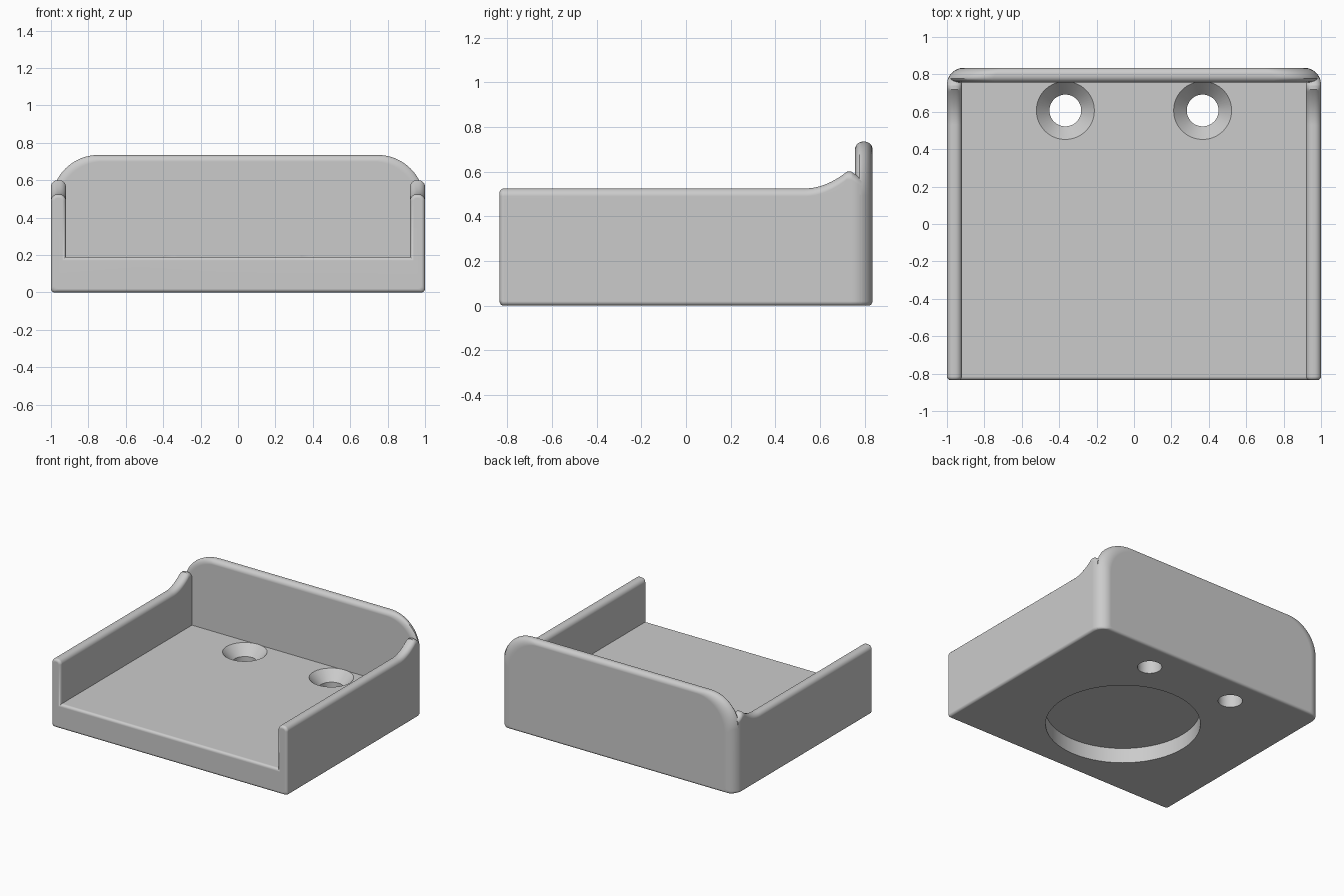
import bpy, bmesh, math

if "Cube" in bpy.data.objects:
    bpy.data.objects.remove(bpy.data.objects["Cube"])

FRONT, BACK = -0.835, 0.835
FLOOR, WALL = 0.19, 0.08          # floor height, wall thickness
SIDE_TOP, BACK_TOP = 0.525, 0.735
INNER = BACK - WALL + 0.002       # inner face of the back wall
EDGE, LIP, CORNER = 0.02, 0.035, 0.09

grey = bpy.data.materials.new("light_grey")
grey.use_nodes = True
grey.diffuse_color = (0.6, 0.6, 0.6, 1)
grey.node_tree.nodes["Principled BSDF"].inputs["Base Color"].default_value = (0.6, 0.6, 0.6, 1)


def loft(name, rings):
    """Skin a row of equal-length closed rings and cap both ends."""
    bm = bmesh.new()
    loops = [[bm.verts.new(p) for p in ring] for ring in rings]
    n = len(loops[0])
    for a, b in zip(loops, loops[1:]):
        for i in range(n):
            j = (i + 1) % n
            bm.faces.new((a[i], a[j], b[j], b[i]))
    bm.faces.new(loops[0])
    bm.faces.new(loops[-1])
    bmesh.ops.recalc_face_normals(bm, faces=bm.faces)
    mesh = bpy.data.meshes.new(name)
    bm.to_mesh(mesh)
    bm.free()
    mesh.materials.append(grey)
    obj = bpy.data.objects.new(name, mesh)
    bpy.context.collection.objects.link(obj)
    return obj


def arc(cx, cz, r, start, end, steps):
    angles = [math.radians(start + (end - start) * i / steps) for i in range(steps + 1)]
    return [(cx + r * math.cos(a), cz + r * math.sin(a)) for a in angles]


def inset(r, distance):
    """How far a rounded edge has receded at a distance from its end."""
    k = max(0.0, r - distance)
    return r - math.sqrt(max(0.0, r * r - k * k))


def mirrored(half, y):
    return [(x, y, z) for x, z in half] + [(-x, y, z) for x, z in reversed(half)]


def round_steps(r, steps):
    return [r * (1 - math.cos(math.pi / 2 * i / steps)) for i in range(steps + 1)]


# Tray: a U section swept from front to back, its walls sweeping up at the rear
def side_height(y):
    if y < 0.53:
        return SIDE_TOP
    if y < 0.72:
        return SIDE_TOP + 0.075 * ((y - 0.53) / 0.19) ** 2
    return 0.6 - 0.03 * max(0, y - 0.74) / 0.045


def tray_ring(y):
    d = inset(EDGE, y - FRONT)
    w = 1 - d - inset(CORNER, BACK - y)
    top, r = side_height(y) - d, LIP - d
    inner = 1 - WALL + d
    half = arc(w - EDGE, d + EDGE, EDGE, -90, 0, 5)
    half += arc(w - r, top - r, r, 0, 90, 7)
    half += arc(inner + r, top - r, r, 90, 180, 7)
    half.append((inner, FLOOR - d))
    return mirrored(half, y)


stations = [FRONT + EDGE * (1 - math.cos(math.pi / 2 * i / 6)) for i in range(7)]
stations += [0.53 + 0.19 * i / 14 for i in range(15)]
stations += [0.73, 0.74, 0.745, 0.757, 0.77, 0.785]
tray = loft("tray", [tray_ring(y) for y in stations])


# Back wall: rounded panel with soft rim and rounded rear corners
def back_ring(y):
    front_in = inset(LIP, y - INNER)
    w = 1 - max(front_in, inset(CORNER, BACK - y))
    top = BACK_TOP - max(front_in, inset(LIP, BACK - y))
    low = inset(EDGE, BACK - y)
    r = 0.24
    half = arc(w - EDGE, low + EDGE, EDGE, -90, 0, 5)
    half += arc(w - r, top - r, r, 0, 90, 18)
    return mirrored(half, y)


depths = [INNER + s for s in round_steps(LIP, 7)]
depths += [BACK - s for s in reversed(round_steps(LIP, 9))]
back_wall = loft("back_wall", [back_ring(y) for y in depths])


# Cutters: round bottom recess and two countersunk screw holes
def turned(name, x, y, profile):
    n = 64
    return loft(name, [[(x + r * math.cos(math.tau * i / n), y + r * math.sin(math.tau * i / n), z)
                        for i in range(n)] for r, z in profile])


recess = turned("recess_cutter", 0, -0.12, [(0.54, -0.1), (0.54, 0.115)])
screws = [turned("screw_cutter", x, 0.607,
                 [(0.085, -0.1), (0.085, 0.115), (0.155, FLOOR), (0.155, 0.2)])
          for x in (-0.367, 0.367)]


def finish(obj, cutters):
    bpy.ops.object.select_all(action='DESELECT')
    bpy.context.view_layer.objects.active = obj
    obj.select_set(True)
    for cutter in cutters:
        mod = obj.modifiers.new("cut", 'BOOLEAN')
        mod.operation, mod.solver, mod.object = 'DIFFERENCE', 'EXACT', cutter
        bpy.ops.object.modifier_apply(modifier=mod.name)
    bpy.ops.object.shade_smooth_by_angle(angle=math.radians(32))
    weighted = obj.modifiers.new("even_normals", 'WEIGHTED_NORMAL')
    weighted.keep_sharp = True


finish(tray, [recess] + screws)
finish(back_wall, screws)
for cutter in [recess] + screws:
    bpy.data.objects.remove(cutter)
